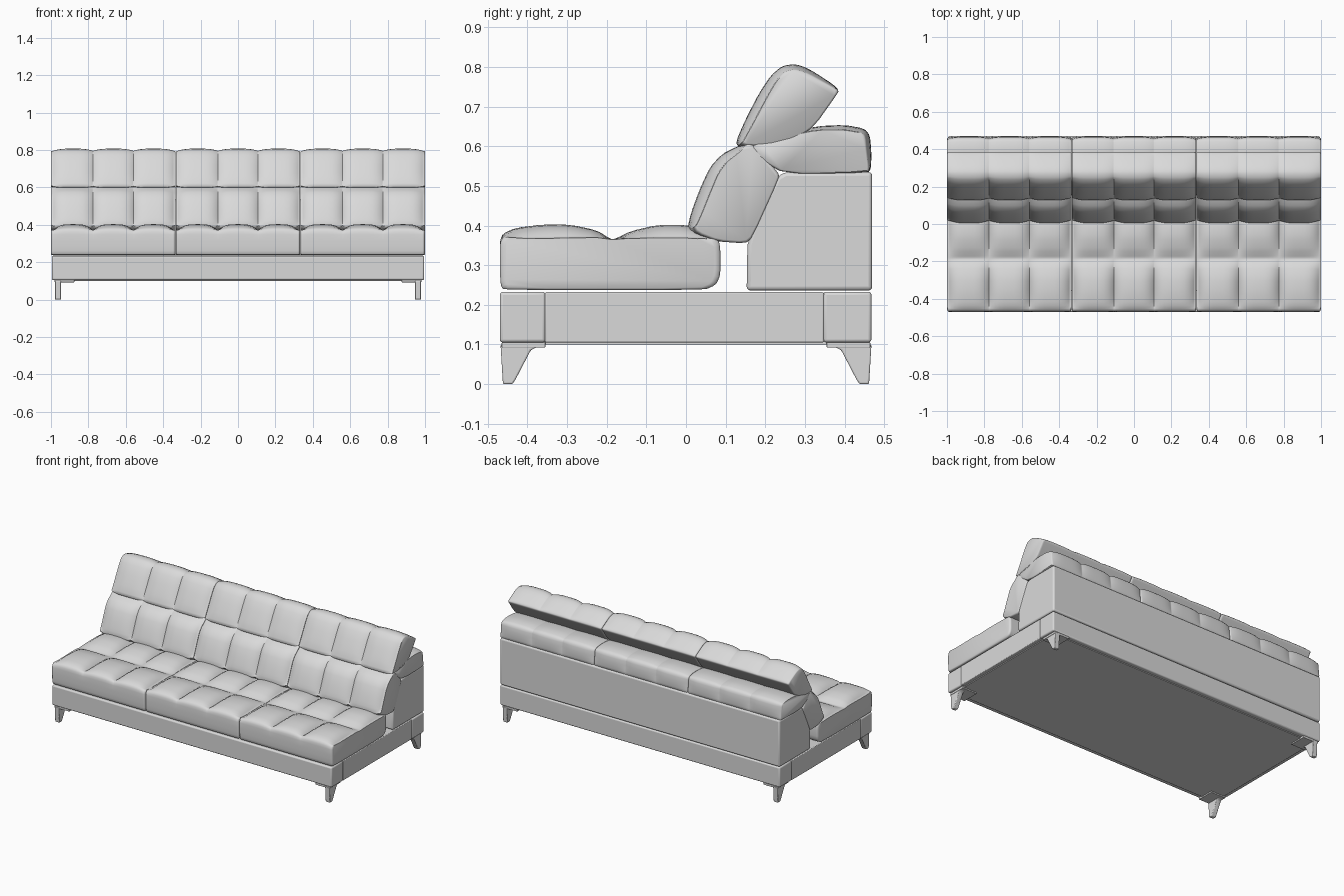
import bpy, bmesh, math
from mathutils import Vector

cube = bpy.data.objects.get("Cube")
if cube:
    bpy.data.objects.remove(cube, do_unlink=True)

upholstery = bpy.data.materials.new("light_grey")
upholstery.use_nodes = True
GREY = (0.7, 0.7, 0.7, 1)
upholstery.diffuse_color = GREY
upholstery.node_tree.nodes["Principled BSDF"].inputs["Base Color"].default_value = GREY


def finish(name, bm, bevel=0.0, angle=40):
    bmesh.ops.recalc_face_normals(bm, faces=bm.faces)
    mesh = bpy.data.meshes.new(name)
    bm.to_mesh(mesh)
    bm.free()
    mesh.materials.append(upholstery)
    obj = bpy.data.objects.new(name, mesh)
    bpy.context.collection.objects.link(obj)
    if bevel:
        mod = obj.modifiers.new("soft_edges", 'BEVEL')
        mod.width, mod.segments = bevel, 3
        mod.limit_method, mod.angle_limit = 'ANGLE', math.radians(25)
    bpy.ops.object.select_all(action='DESELECT')
    obj.select_set(True)
    bpy.context.view_layer.objects.active = obj
    bpy.ops.object.shade_smooth_by_angle(angle=math.radians(angle))
    return obj


def loft(rings):
    """Skin equal rings of points and cap both ends."""
    bm = bmesh.new()
    loops = [[bm.verts.new(p) for p in ring] for ring in rings]
    n = len(loops[0])
    for a, b in zip(loops, loops[1:]):
        for i in range(n):
            bm.faces.new((a[i], a[(i + 1) % n], b[(i + 1) % n], b[i]))
    bm.faces.new(loops[0][::-1])
    bm.faces.new(loops[-1])
    return bm


def box(name, lo, hi, bevel):
    ring = lambda x: [(x, lo[1], lo[2]), (x, hi[1], lo[2]), (x, hi[1], hi[2]), (x, lo[1], hi[2])]
    return finish(name, loft([ring(lo[0]), ring(hi[0])]), bevel)


def soften(points):
    """One round of corner cutting on a closed outline."""
    out = []
    for a, b in zip(points, points[1:] + points[:1]):
        a, b = Vector(a), Vector(b)
        out += [a.lerp(b, 0.2), a.lerp(b, 0.8)]
    return out


def tufted(name, x0, x1, outline, tufts=3, steps=12):
    """Cushion swept along x; each outline point is (y, z, seam depth), clockwise from the right."""
    pts = soften(outline)
    n = len(pts)
    inward = []
    for i in range(n):
        t = pts[(i + 1) % n] - pts[i - 1]
        inward.append(Vector((t.y, -t.x)).normalized())
    centre = sum((p.xy for p in pts), Vector((0, 0))) / n

    def ring(x, puff, scale=1.0):
        res = []
        for p, d in zip(pts, inward):
            q = p.xy + d * p.z * (1 - puff)
            q = centre + (q - centre) * scale
            res.append((x, q.x, q.y))
        return res

    x0, x1 = x0 + 0.001, x1 - 0.001
    rings = [ring(x0, 0, 0.95), ring(x0 + 0.003, 0, 0.985)]
    a, width = x0 + 0.009, (x1 - x0 - 0.018) / tufts
    for k in range(tufts * steps + 1):
        s = (k % steps) / steps
        # crowd samples near the seams
        s = 0.5 - 0.5 * math.cos(math.pi * s)
        puff = 1 - abs(2 * s - 1) ** 3.5
        rings.append(ring(a + (k // steps + s) * width, puff))
    rings += [ring(x1 - 0.003, 0, 0.985), ring(x1, 0, 0.95)]
    return finish(name, loft(rings), angle=50)


# Base: front and back rails wrap the corners, with a recessed centre
W = 0.995
box("base_front_rail", (-W, -0.47, 0.105), (W, -0.354, 0.233), 0.008)
box("base_back_rail", (-W, 0.346, 0.105), (W, 0.468, 0.233), 0.008)
box("base_centre", (-W + 0.001, -0.356, 0.105), (W - 0.001, 0.348, 0.232), 0.004)
box("underside_panel", (-0.97, -0.44, 0.1), (0.97, 0.44, 0.108), 0.001)

# Backrest body
body = [(0.153, 0.236), (0.47, 0.236), (0.47, 0.535), (0.25, 0.535),
        (0.23, 0.523), (0.172, 0.41), (0.155, 0.35)]
finish("backrest_body", loft([[(x, y, z) for y, z in body] for x in (-W, W)]), 0.01)

# Cushion outlines: y, z, depth of the seams
seat = [(-0.46, 0.237, 0), (-0.468, 0.25, 0), (-0.47, 0.30, 0), (-0.47, 0.36, 0),
        (-0.462, 0.38, .01), (-0.43, 0.394, .026), (-0.36, 0.403, .034), (-0.29, 0.402, .032),
        (-0.225, 0.388, .018), (-0.19, 0.366, 0), (-0.18, 0.366, 0), (-0.14, 0.386, .018),
        (-0.07, 0.402, .032), (0.0, 0.402, .032), (0.06, 0.386, .02), (0.082, 0.365, 0),
        (0.087, 0.34, 0), (0.087, 0.275, 0), (0.075, 0.25, 0), (0.045, 0.237, 0)]
lower_back = [(0.15, 0.355, 0), (0.08, 0.36, 0), (0.025, 0.373, .008), (0.003, 0.39, .016),
              (0.012, 0.43, .024), (0.033, 0.488, .026), (0.06, 0.547, .024), (0.09, 0.58, .02),
              (0.13, 0.6, .012), (0.158, 0.61, 0), (0.175, 0.6, 0), (0.232, 0.535, 0),
              (0.236, 0.52, 0), (0.168, 0.37, 0)]
headrest = [(0.2, 0.6, 0), (0.135, 0.595, .008), (0.125, 0.61, .014), (0.152, 0.672, .02),
            (0.185, 0.735, .02), (0.215, 0.78, .017), (0.243, 0.803, .014), (0.275, 0.808, .012),
            (0.31, 0.796, .01), (0.375, 0.754, .005), (0.386, 0.74, 0), (0.378, 0.727, 0),
            (0.325, 0.652, 0), (0.28, 0.62, 0)]
bolster = [(0.46, 0.533, 0), (0.25, 0.53, 0), (0.18, 0.57, 0), (0.16, 0.605, 0),
           (0.25, 0.632, .005), (0.33, 0.651, .008), (0.4, 0.654, .01), (0.45, 0.645, .01),
           (0.464, 0.628, .01), (0.468, 0.585, .01), (0.467, 0.545, .004)]

for i, side in enumerate(("right", "middle", "left")):
    x0, x1 = -1 + i * 2 / 3, -1 + (i + 1) * 2 / 3
    tufted(side + "_seat_cushion", x0, x1, seat)
    tufted(side + "_lower_back_cushion", x0, x1, lower_back)
    tufted(side + "_headrest_cushion", x0, x1, headrest)
    tufted(side + "_back_bolster", x0, x1, bolster)

# Legs: tapered blade with a mounting plate
blade = [(0.462, 0), (0.468, 0.1), (0.365, 0.1), (0.392, 0.085), (0.43, 0.012), (0.438, 0)]
for sx, side in ((-1, "right"), (1, "left")):
    for sy, end in ((-1, "front"), (1, "back")):
        rings = [[(sx * x, sy * y, z) for y, z in blade] for x in (0.946, 0.978)]
        finish(f"{end}_{side}_leg", loft(rings), 0.004)
        xs, ys = sorted((sx * 0.875, sx * 0.98)), sorted((sy * 0.355, sy * 0.465))
        box(f"{end}_{side}_leg_plate", (xs[0], ys[0], 0.092), (xs[1], ys[1], 0.106), 0.002)
